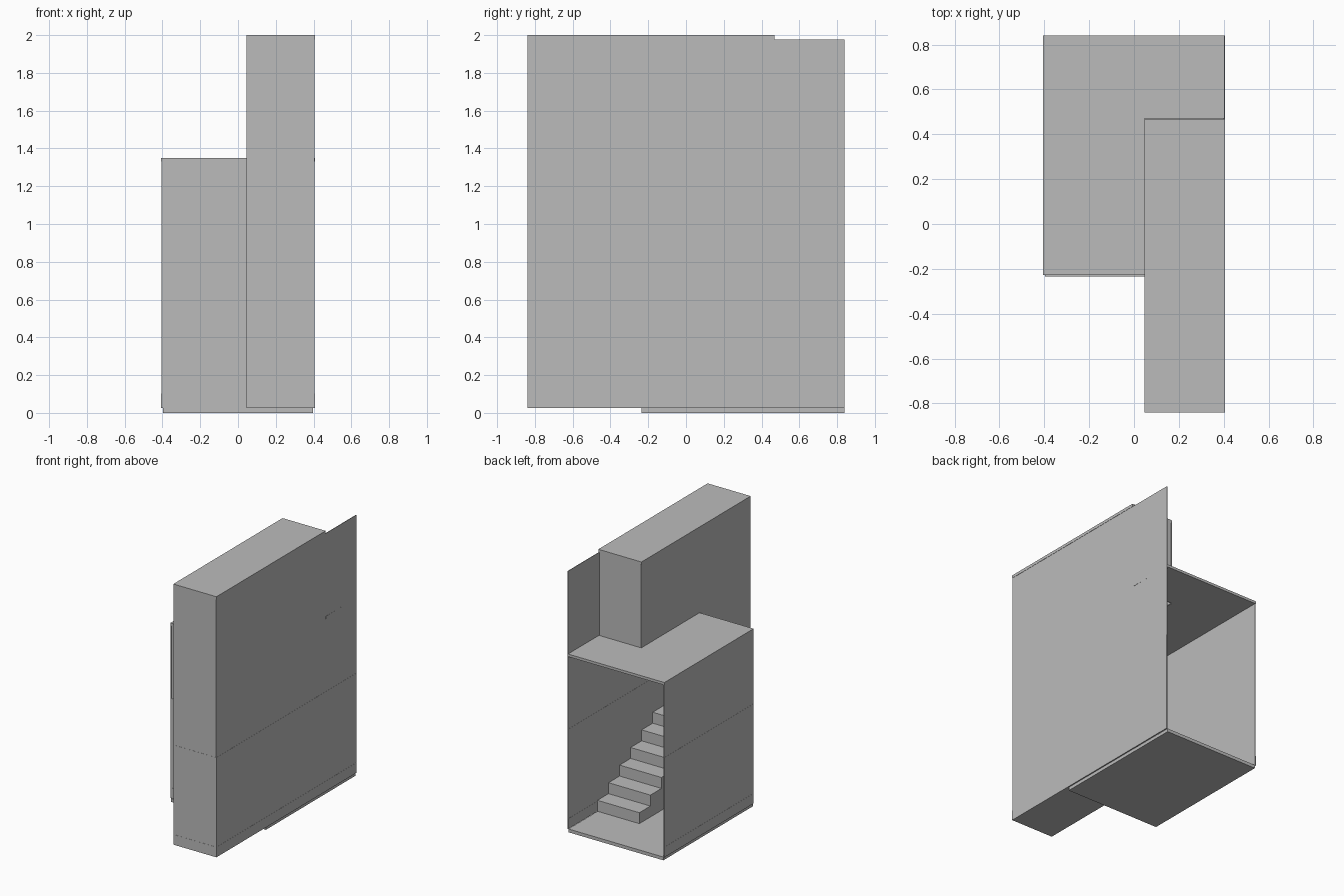
import bpy, bmesh

if "Cube" in bpy.data.objects:
    bpy.data.objects.remove(bpy.data.objects["Cube"])

plaster = bpy.data.materials.new("plain_grey")
plaster.diffuse_color = (0.5, 0.5, 0.5, 1)
plaster.use_nodes = True
plaster.node_tree.nodes["Principled BSDF"].inputs["Base Color"].default_value = plaster.diffuse_color

FLOOR, LOW, HIGH = 0.025, 1.33, 1.978      # floor top, hall and shaft ceilings
L, R, MID = -0.407, 0.407, 0.046           # left, right and shaft walls
FRONT, BACK, HALL, SHAFT = -0.84, 0.84, -0.228, 0.47


def finish(name, bm):
    bmesh.ops.recalc_face_normals(bm, faces=bm.faces[:])
    mesh = bpy.data.meshes.new(name)
    bm.to_mesh(mesh)
    bm.free()
    mesh.materials.append(plaster)
    obj = bpy.data.objects.new(name, mesh)
    bpy.context.collection.objects.link(obj)
    return obj


def prism(name, points, depth):
    """Extrude a flat outline along a vector."""
    bm = bmesh.new()
    face = bm.faces.new([bm.verts.new(p) for p in points])
    new = bmesh.ops.extrude_face_region(bm, geom=[face], use_keep_orig=True)
    verts = [g for g in new["geom"] if isinstance(g, bmesh.types.BMVert)]
    bmesh.ops.translate(bm, verts=verts, vec=depth)
    return finish(name, bm)


def slab(name, outline, z0, z1):
    return prism(name, [(x, y, z0) for x, y in outline], (0, 0, z1 - z0))


def rect(x0, x1, y0, y1):
    return [(x0, y0), (x1, y0), (x1, y1), (x0, y1)]


def wall(name, x0, x1, y0, y1, z0, z1):
    """Thin wall split into skirting, lower panel, and upper panel."""
    cuts = [z0] + [c for c in (0.102, 0.78) if z0 < c < z1] + [z1]
    parts = ("skirting", "lower_panel", "upper_panel")[4 - len(cuts):]
    for part, a, b in zip(parts, cuts, cuts[1:]):
        t = {"skirting": 0.0, "lower_panel": 0.001, "upper_panel": 0.002}[part]
        if x1 - x0 < y1 - y0:
            area = rect(x0 + t, x1 - t, y0, y1)
        else:
            area = rect(x0, x1, y0 + t, y1 - t)
        slab(f"{name}_{part}", area, a, b)


T = 0.008
# Floor and the two ceilings; the hall ceiling leaves the stair shaft open
slab("hall_floor", rect(-0.398, 0.398, -0.235, BACK), 0, FLOOR)
slab("hall_ceiling", [(L, HALL), (MID, HALL), (MID, SHAFT), (R, SHAFT - 0.0),
                      (R - 0.004, BACK), (L, BACK)], LOW, 1.35)
slab("shaft_ceiling", rect(MID, R, FRONT, SHAFT - 0.002), HIGH, 2.0)

# Walls
wall("left_wall", L, L + T, HALL, BACK, FLOOR, LOW)
wall("right_wall", R - T, R, FRONT, BACK, FLOOR, HIGH)
wall("hall_front_wall", L + T, MID, HALL, HALL + T, FLOOR, LOW)
wall("shaft_front_wall", MID, R - T, FRONT, FRONT + T, FLOOR, HIGH)
wall("shaft_side_wall", MID, MID + T, FRONT + T, HALL + T, FLOOR, LOW)
wall("shaft_upper_side_wall", MID, MID + T, FRONT + T, SHAFT, LOW, HIGH)
wall("shaft_back_wall", MID + T, R - T, SHAFT - T, SHAFT, LOW, HIGH)

# Solid staircase climbing towards the front
STEPS, TOP_Y, RISE = 10, 0.49, 0.083
run = (TOP_Y - FRONT - T) / STEPS
x = MID + 0.002
profile = [(x, TOP_Y, FLOOR)]
for i in range(STEPS):
    z = FLOOR + RISE * (i + 1)
    profile += [(x, TOP_Y - run * i, z), (x, TOP_Y - run * (i + 1), z)]
profile.append((x, FRONT + T, FLOOR))
prism("staircase", profile, (R - T - x, 0, 0))
